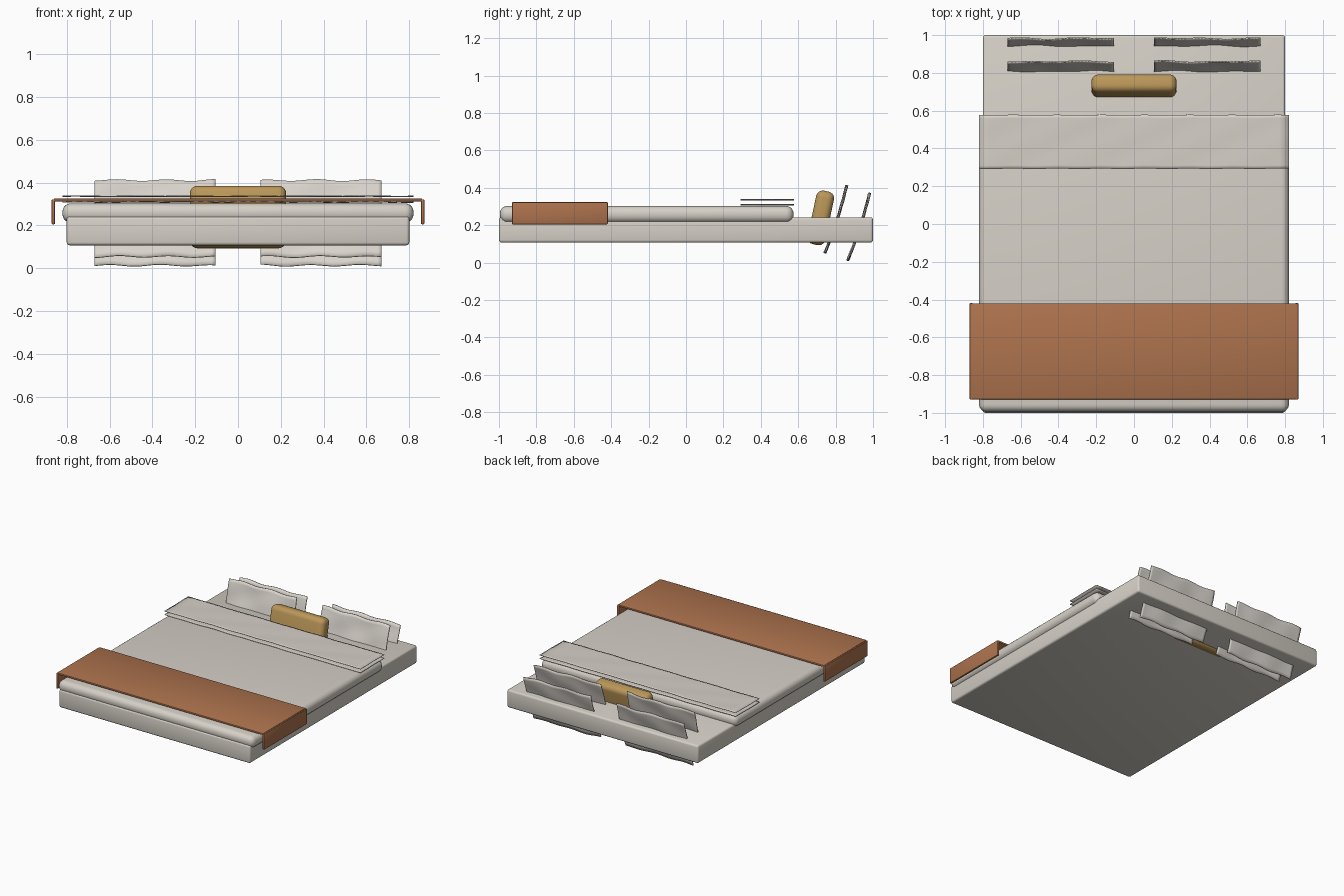
import bpy
import bmesh
from math import sin, radians
from mathutils import Matrix

cube = bpy.data.objects.get("Cube")
if cube:
    bpy.data.objects.remove(cube)


def material(name, colour):
    m = bpy.data.materials.new(name)
    m.use_nodes = True
    m.diffuse_color = (*colour, 1)
    bsdf = m.node_tree.nodes["Principled BSDF"]
    bsdf.inputs["Base Color"].default_value = (*colour, 1)
    bsdf.inputs["Roughness"].default_value = 0.8
    return m


LINEN = material("warm linen", (0.67, 0.63, 0.57))
PILLOW = material("pale pillow cotton", (0.70, 0.66, 0.61))
RUST = material("rust wool", (0.42, 0.17, 0.075))
GOLD = material("golden fabric", (0.50, 0.31, 0.10))


def finish(bm, name, mat, angle=40):
    mesh = bpy.data.meshes.new(name)
    bm.to_mesh(mesh)
    bm.free()
    mesh.materials.append(mat)
    ob = bpy.data.objects.new(name, mesh)
    bpy.context.collection.objects.link(ob)
    bpy.ops.object.select_all(action="DESELECT")
    ob.select_set(True)
    bpy.context.view_layer.objects.active = ob
    bpy.ops.object.shade_smooth_by_angle(angle=radians(angle))
    return ob


def box(name, low, high, mat, bevel=0, segments=3):
    """Bevelled box between two corners, with its origin at its centre."""
    bm = bmesh.new()
    bmesh.ops.create_cube(bm, size=1)
    size = [b - a for a, b in zip(low, high)]
    bmesh.ops.scale(bm, vec=size, verts=bm.verts)
    if bevel:
        bmesh.ops.bevel(bm, geom=bm.edges[:], offset=bevel, segments=segments,
                        profile=0.5, affect="EDGES")
    ob = finish(bm, name, mat)
    ob.location = [(a + b) / 2 for a, b in zip(low, high)]
    return ob


def cloth(name, width, depth, mat, thickness, wave, phase=0):
    """Thin rippled sheet lying flat around its own origin."""
    bm = bmesh.new()
    bmesh.ops.create_grid(bm, x_segments=32, y_segments=16, size=0.5)
    bmesh.ops.scale(bm, vec=(width, depth, 1), verts=bm.verts)
    for v in bm.verts:
        x, y = v.co.x, v.co.y
        v.co.z = wave * (sin(23 * x + 9 * y + phase) + sin(31 * y - 14 * x + phase)) / 2
        v.co.y += wave * 0.8 * sin(27 * x + phase)
    ob = finish(bm, name, mat)
    solid = ob.modifiers.new("Thickness", "SOLIDIFY")
    solid.thickness = thickness
    solid.offset = 0
    return ob


# Mattress and quilt
box("mattress", (-0.8, -1, 0.107), (0.8, 1, 0.242), LINEN, 0.014)
box("quilt", (-0.82, -0.995, 0.213), (0.82, 0.575, 0.303), LINEN, 0.04, 5)

# Folded-back top of the sheet, in two thin layers
for name, z in (("lower_sheet_fold", 0.309), ("upper_sheet_fold", 0.336)):
    fold = cloth(name, 1.64, 0.285, LINEN, 0.004, 0.0015)
    fold.location = (0, 0.435, z)

# Throw blanket with a hanging panel on each side
box("throw_top", (-0.86, -0.928, 0.312), (0.86, -0.42, 0.325), RUST, 0.003, 2)
for side, label in ((1, "left"), (-1, "right")):
    x = side * 0.8625
    box("throw_drop_" + label, (x - 0.0075, -0.93, 0.205),
        (x + 0.0075, -0.418, 0.322), RUST, 0.004, 2)

# Two leaning pillow panels on each side
lean = radians(72)
for side, label in ((1, "left"), (-1, "right")):
    for row, y, z in (("front", 0.805, 0.231), ("back", 0.927, 0.19)):
        panel = cloth("pillow_" + row + "_" + label, 0.565, 0.375, PILLOW,
                      0.007, 0.005, side + y * 9)
        bow = panel.data
        for v in bow.vertices:
            v.co.z += 0.2 * (v.co.y ** 2) - 0.003
        panel.matrix_world = (Matrix.Translation((side * 0.388, y, z))
                              @ Matrix.Rotation(lean, 4, "X"))

# Leaning lumbar cushion
cushion = box("lumbar_cushion", (-0.225, 0.672, 0.093), (0.225, 0.769, 0.385),
              GOLD, 0.036, 5)
cushion.rotation_euler.x = radians(-12)
